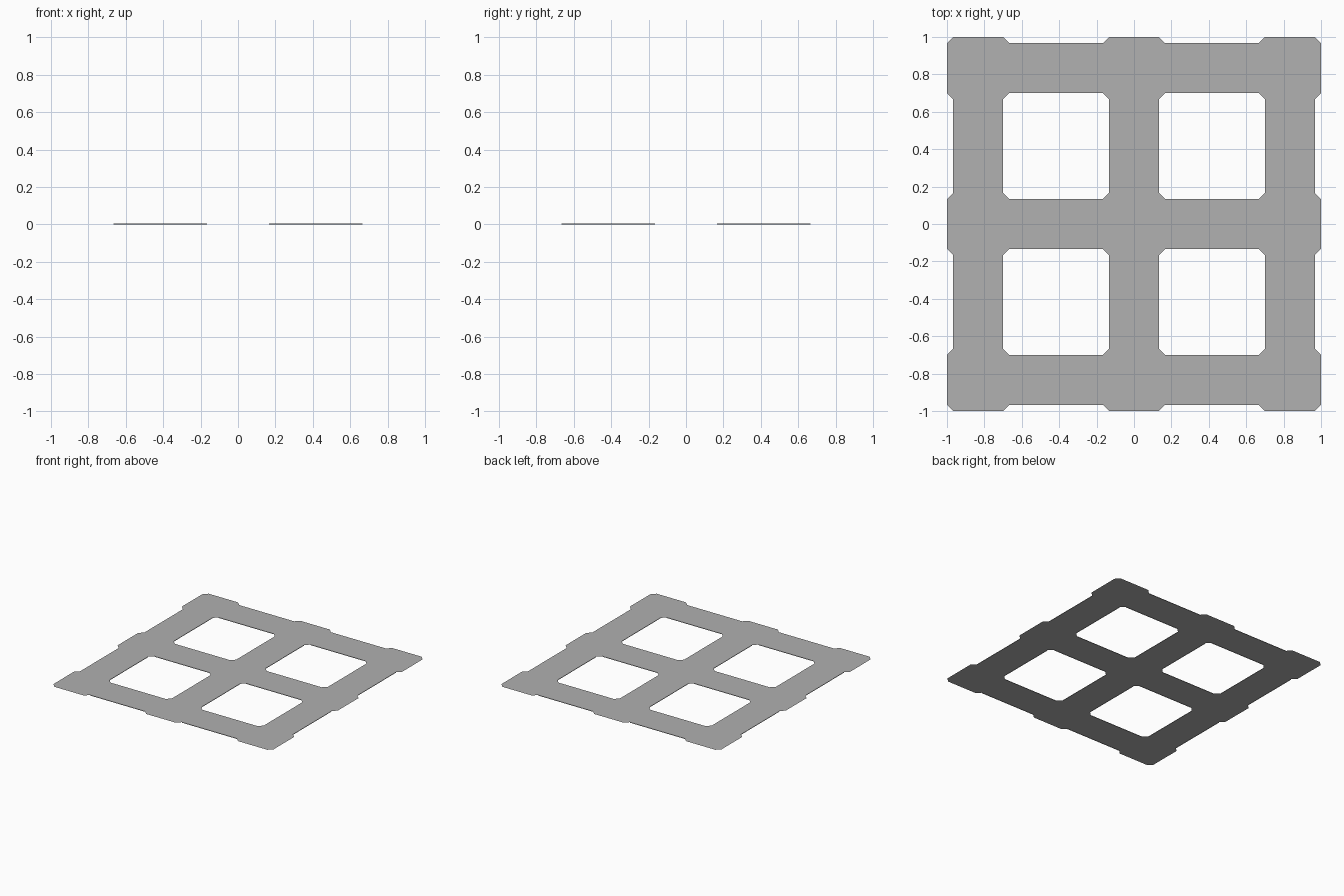
import bpy, bmesh

if "Cube" in bpy.data.objects:
    bpy.data.objects.remove(bpy.data.objects["Cube"])

U = 1 / 30           # layout module
PITCH = 25 * U       # spacing between junction centres
HALF = 5 * U         # half size of a junction
BAR = 4 * U          # half width of a bar
T = 0.004            # height of the thin bar sides

bm = bmesh.new()


def face(points):
    bm.faces.new([bm.verts.new(p) for p in points])


# Junction plates: squares with cut corners
outline = [(HALF, -BAR), (HALF, BAR), (BAR, HALF), (-BAR, HALF),
           (-HALF, BAR), (-HALF, -BAR), (-BAR, -HALF), (BAR, -HALF)]
for i in (-1, 0, 1):
    for j in (-1, 0, 1):
        face([(i * PITCH + x, j * PITCH + y, T) for x, y in outline])


# Connecting bars: flat top with thin vertical sides
def bar(start, line, along_x):
    a, b = start + HALF, start + PITCH - HALF
    lo, hi = line - BAR, line + BAR

    def p(u, v, z):
        return (u, v, z) if along_x else (-v, u, z)

    face([p(a, lo, T), p(b, lo, T), p(b, hi, T), p(a, hi, T)])
    face([p(a, lo, 0), p(b, lo, 0), p(b, lo, T), p(a, lo, T)])
    face([p(b, hi, 0), p(a, hi, 0), p(a, hi, T), p(b, hi, T)])


for along_x in (True, False):
    for start in (-PITCH, 0):
        for line in (-PITCH, 0, PITCH):
            bar(start, line, along_x)

# Weld everything into one grid panel
bmesh.ops.remove_doubles(bm, verts=bm.verts, dist=0.0005)
mesh = bpy.data.meshes.new("grid_panel")
bm.to_mesh(mesh)
bm.free()
panel = bpy.data.objects.new("grid_panel", mesh)
bpy.context.collection.objects.link(panel)

# Dark grey finish
grey = bpy.data.materials.new("dark_grey")
grey.diffuse_color = (0.44, 0.44, 0.44, 1)
grey.use_nodes = True
grey.node_tree.nodes["Principled BSDF"].inputs["Base Color"].default_value = grey.diffuse_color
mesh.materials.append(grey)
